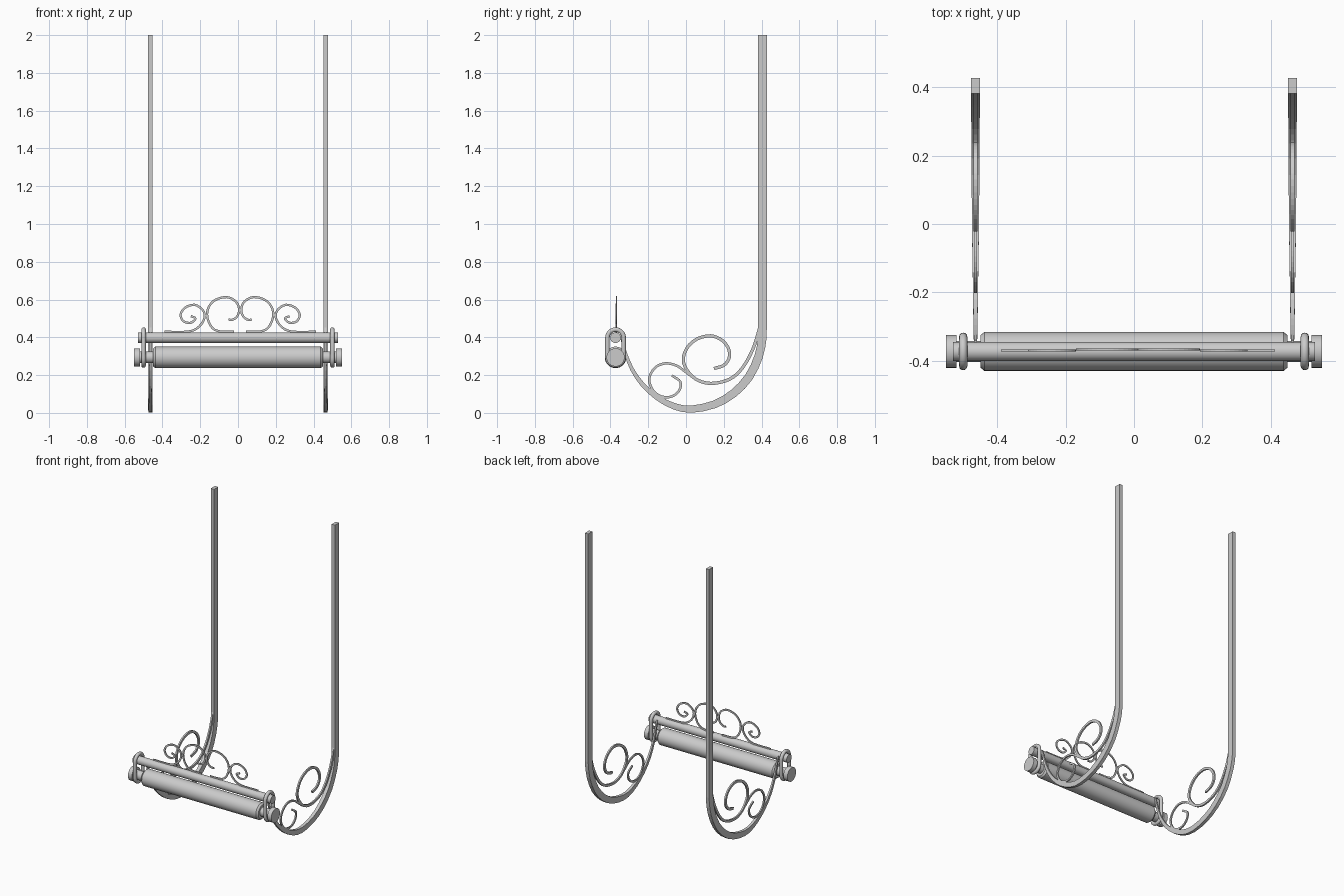
import bpy, bmesh, math
from mathutils import Vector

if "Cube" in bpy.data.objects:
    bpy.data.objects.remove(bpy.data.objects["Cube"])


def new_object(name, bm, smooth=False):
    bmesh.ops.recalc_face_normals(bm, faces=bm.faces)
    mesh = bpy.data.meshes.new(name)
    bm.to_mesh(mesh)
    bm.free()
    obj = bpy.data.objects.new(name, mesh)
    bpy.context.collection.objects.link(obj)
    if smooth:
        bpy.context.view_layer.objects.active = obj
        obj.select_set(True)
        bpy.ops.object.shade_smooth_by_angle(angle=math.radians(35))
        obj.select_set(False)
    return obj


def refine(pts, steps):
    """Catmull-Rom resampling of rows (u, v, width, depth)."""
    p = [Vector(q) for q in pts]
    p = [p[0] * 2 - p[1]] + p + [p[-1] * 2 - p[-2]]
    out = []
    for i in range(1, len(p) - 2):
        a, b, c, d = p[i - 1:i + 3]
        for s in range(steps):
            t = s / steps
            out.append(0.5 * (2 * b + (c - a) * t + (2 * a - 5 * b + 4 * c - d) * t * t
                              + (3 * b - a - 3 * c + d) * t ** 3))
    return out + [p[-2]]


def flat_bar(name, rows, place):
    """Sweep a rectangular section along a planar path; place(u, v, w) gives xyz."""
    bm = bmesh.new()
    rings = []
    for i, r in enumerate(rows):
        a, b = rows[max(i - 1, 0)], rows[min(i + 1, len(rows) - 1)]
        t = Vector((b[0] - a[0], b[1] - a[1])).normalized()
        n = Vector((-t.y, t.x)) * r[2] / 2
        rings.append([bm.verts.new(place(r[0] + s * n.x, r[1] + s * n.y, d * r[3] / 2))
                      for s, d in ((1, 1), (1, -1), (-1, -1), (-1, 1))])
    for a, b in zip(rings, rings[1:]):
        for k in range(4):
            bm.faces.new((a[k], a[(k + 1) % 4], b[(k + 1) % 4], b[k]))
    bm.faces.new(rings[0])
    bm.faces.new(rings[-1])
    return new_object(name, bm)


def lathe_x(name, profile, y, z, sides=32):
    """Turned part along x from (x, radius) rows."""
    bm = bmesh.new()
    rings = [[bm.verts.new((x, y + r * math.cos(k * math.tau / sides),
                            z + r * math.sin(k * math.tau / sides)))
              for k in range(sides)] for x, r in profile]
    for a, b in zip(rings, rings[1:]):
        for k in range(sides):
            j = (k + 1) % sides
            bm.faces.new((a[k], a[j], b[j], b[k]))
    bm.faces.new(rings[0])
    bm.faces.new(rings[-1])
    return new_object(name, bm, True)


def link_ring(name, x, y, z_low, z_high, radius, tube):
    """Stadium-shaped ring with a round section, standing in the yz plane."""
    bm = bmesh.new()
    rings = []
    for zc, start in ((z_high, 0), (z_low, math.pi)):
        for i in range(15):
            a = start + math.pi * i / 14
            ring = []
            for k in range(12):
                q = k * math.tau / 12
                r = radius + tube * math.cos(q)
                ring.append(bm.verts.new((x + tube * math.sin(q),
                                          y + r * math.cos(a), zc + r * math.sin(a))))
            rings.append(ring)
    for i, a in enumerate(rings):
        b = rings[(i + 1) % len(rings)]
        for k in range(12):
            j = (k + 1) % 12
            bm.faces.new((a[k], a[j], b[j], b[k]))
    return new_object(name, bm, True)


def scroll(pts, width, depth, steps=4):
    return refine([(u, v, width, depth) for u, v in pts], steps)


Y = -0.373
ROD_Z, ROLL_Z = 0.398, 0.294

# hanging bar: straight post, then a tapering hook (y, z, width, depth)
HOOK = [(.405, .44, .045, .025), (.403, .39, .045, .025), (.385, .30, .045, .025),
        (.333, .19, .045, .025), (.25, .102, .044, .024), (.15, .045, .041, .023),
        (.03, .020, .038, .021), (-.06, .034, .034, .019), (-.15, .08, .029, .016),
        (-.23, .15, .024, .014), (-.285, .23, .020, .012), (-.318, .31, .016, .011),
        (-.335, .37, .013, .010), (-.345, .41, .010, .010)]
BIG_SIDE = [(.39, .45), (.355, .34), (.30, .24), (.23, .178), (.13, .156), (.05, .18),
            (0, .235), (-.014, .29), (.01, .35), (.06, .392), (.13, .408), (.19, .385),
            (.225, .34), (.228, .29), (.20, .252), (.148, .235)]
SMALL_SIDE = [(.04, .185), (0, .215), (-.05, .25), (-.11, .262), (-.165, .238),
              (-.195, .18), (-.175, .12), (-.13, .087), (-.075, .087), (-.035, .12),
              (-.03, .165), (-.075, .198)]

for sign, side in ((-1, "left"), (1, "right")):
    def side_place(u, v, w, s=sign):
        return (s * .464 + w, u, v)

    hook = refine(HOOK, 2)
    flat_bar(f"{side}_hanging_post", [(.405, 2, .045, .025)] + hook, side_place)
    flat_bar(f"{side}_large_side_scroll", scroll(BIG_SIDE, .017, .011), side_place)
    flat_bar(f"{side}_small_side_scroll", scroll(SMALL_SIDE, .013, .009), side_place)
    # link holding rod and roller together
    link_ring(f"{side}_link_ring", sign * .50, Y, ROLL_Z, ROD_Z, .043, .012)

# roller with axle and end knobs
half = [(.55, .048), (.52, .048), (.52, .031), (.45, .031), (.45, .047), (.438, .057)]
lathe_x("roller", [(-x, r) for x, r in half] + half[::-1], Y, ROLL_Z)

# upper rod
lathe_x("upper_rod", [(-.53, .028), (.53, .028)], Y, ROD_Z)

# crest scrolls on the rod, mirrored about their own centre
BIG_CREST = [(-.02, .429), (-.10, .432), (-.14, .455), (-.163, .51), (-.155, .56),
             (-.12, .598), (-.06, .613), (-.012, .59), (.006, .548), (-.005, .51),
             (-.03, .493), (-.05, .494)]
SMALL_CREST = [(-.39, .429), (-.26, .431), (-.205, .458), (-.177, .505), (-.187, .545),
               (-.23, .572), (-.28, .557), (-.304, .52), (-.288, .485), (-.25, .477),
               (-.225, .50), (-.25, .512)]
MID = .0115
for side in ("left", "right"):
    for pts, size, y in ((BIG_CREST, "large", -.367), (SMALL_CREST, "small", -.370)):
        if side == "right":
            pts = [(2 * MID - u, v) for u, v in pts]
        flat_bar(f"{side}_{size}_crest_scroll", scroll(pts, .012, .006),
                 lambda u, v, w, y=y: (u, y + w, v))
